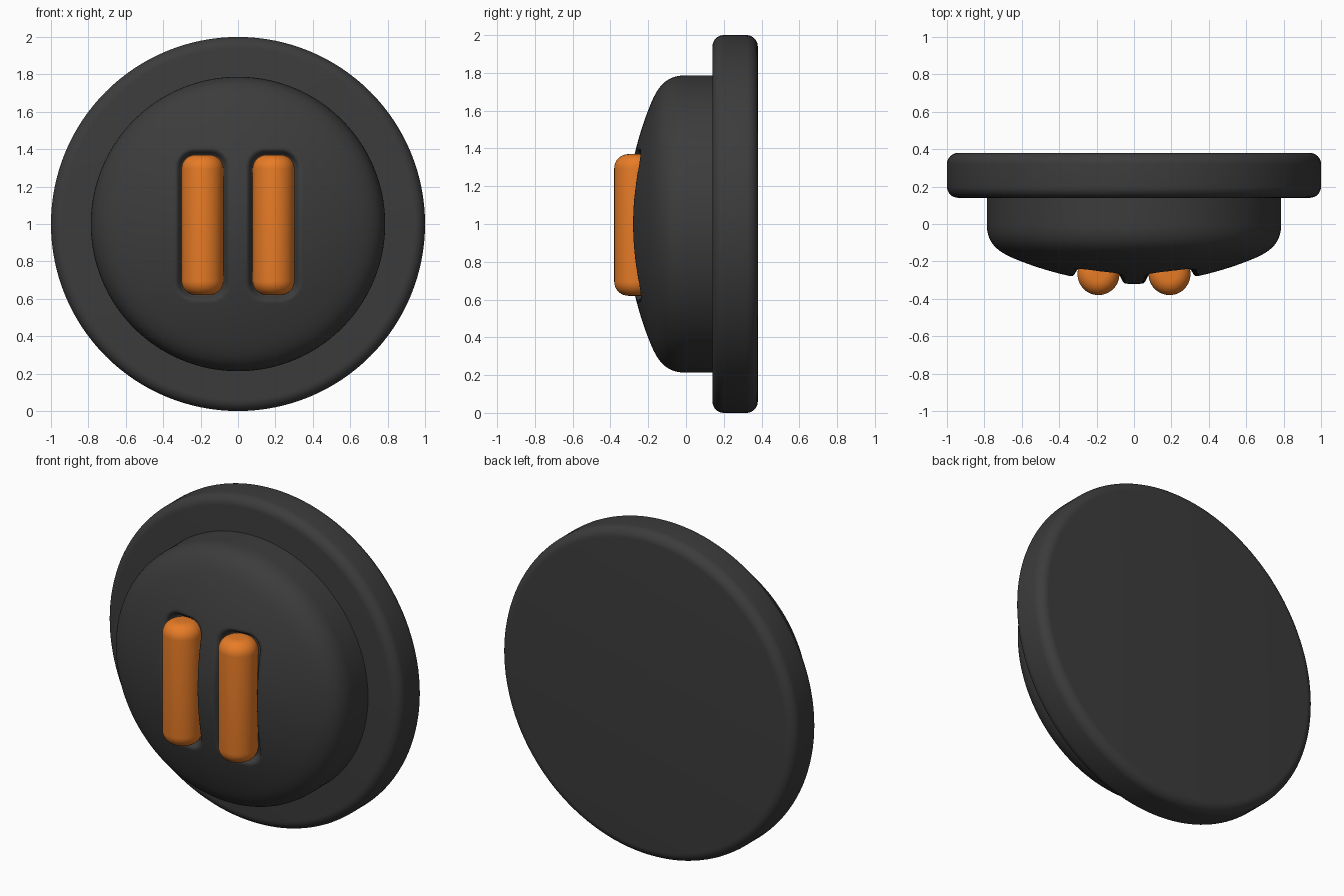
import bpy, bmesh, math
from mathutils import Vector
from mathutils.geometry import interpolate_bezier

if "Cube" in bpy.data.objects:
    bpy.data.objects.remove(bpy.data.objects["Cube"])

CZ = 1.0                      # height of the disc axis
BAR_X, BAR_Z = 0.19, 0.995    # bar centres
BAR_R, BAR_H = 0.112, 0.375   # bar radius and half length


def material(name, rgb):
    m = bpy.data.materials.new(name)
    m.diffuse_color = (*rgb, 1)
    m.use_nodes = True
    m.node_tree.nodes["Principled BSDF"].inputs["Base Color"].default_value = m.diffuse_color
    return m


DARK = material("dark", (0.045, 0.045, 0.045))
ORANGE = material("orange", (0.8, 0.2, 0.02))


def finish(name, bm, mat, angle=40):
    bmesh.ops.recalc_face_normals(bm, faces=bm.faces)
    me = bpy.data.meshes.new(name)
    bm.to_mesh(me)
    bm.free()
    ob = bpy.data.objects.new(name, me)
    bpy.context.collection.objects.link(ob)
    me.materials.append(mat)
    bpy.context.view_layer.objects.active = ob
    ob.select_set(True)
    bpy.ops.object.shade_smooth_by_angle(angle=math.radians(angle))
    ob.select_set(False)
    return ob


def lathe(profile, n):
    """Turn (radius, y) points around the y axis at height CZ."""
    bm = bmesh.new()
    rings = []
    for r, y in profile:
        if r < 1e-5:
            rings.append([bm.verts.new((0, y, CZ))] * n)
        else:
            rings.append([bm.verts.new((r * math.cos(2 * math.pi * i / n), y,
                                        CZ + r * math.sin(2 * math.pi * i / n)))
                          for i in range(n)])
    for a, b in zip(rings, rings[1:]):
        for i in range(n):
            j = (i + 1) % n
            bm.faces.new(list(dict.fromkeys((a[i], a[j], b[j], b[i]))))
    return bm


def arc(cr, cy, rad, a0, a1, n=8):
    angles = [math.radians(a0 + (a1 - a0) * i / n) for i in range(n + 1)]
    return [(cr + rad * math.cos(a), cy + rad * math.sin(a)) for a in angles]


# Back plate: flat disc with rounded rim
E = 0.06
plate = [(0, 0.14)] + arc(1 - E, 0.14 + E, E, -90, 0) + arc(1 - E, 0.38 - E, E, 0, 90) + [(0, 0.38)]
finish("back_plate", lathe(plate, 128), DARK)

# Domed front body, pressed in around the bars
knots = [((0.787, 0.0), (0.787, -0.10), (0.735, -0.145), (0.64, -0.185), 16),
         ((0.64, -0.185), (0.45, -0.265), (0.2, -0.32), (0, -0.32), 70)]
dome = [(0.787, 0.15)]
for *pts, n in knots:
    curve = interpolate_bezier(*[Vector((r, y, 0)) for r, y in pts], n)
    dome += [(p.x, p.y) for p in curve[0 if len(dome) == 1 else 1:]]
bm = lathe(dome, 192)
for v in bm.verts:
    # distance outside the bar's rounded outline
    k = 0.07
    dx = abs(abs(v.co.x) - BAR_X) - BAR_R + k
    dz = abs(v.co.z - BAR_Z) - BAR_H + k
    d = math.hypot(max(dx, 0), max(dz, 0)) + min(max(dx, dz), 0) - k
    t = min(max((0.035 - d) / 0.035, 0), 1)
    if v.co.y < -0.15:
        v.co.y += 0.05 * t * t
finish("dome", bm, DARK, 75)

# Two upright bars with rounded ends
for side, label in ((-1, "left"), (1, "right")):
    bm = bmesh.new()
    bmesh.ops.create_cone(bm, cap_ends=True, segments=48, radius1=BAR_R,
                          radius2=BAR_R, depth=2 * BAR_H)
    rims = [e for e in bm.edges if abs(e.verts[0].co.z - e.verts[1].co.z) < 1e-4]
    bmesh.ops.bevel(bm, geom=rims, offset=0.075, segments=8, profile=0.5, affect='EDGES')
    bmesh.ops.translate(bm, verts=bm.verts, vec=(side * BAR_X, -0.268, BAR_Z))
    finish(label + "_bar", bm, ORANGE)
